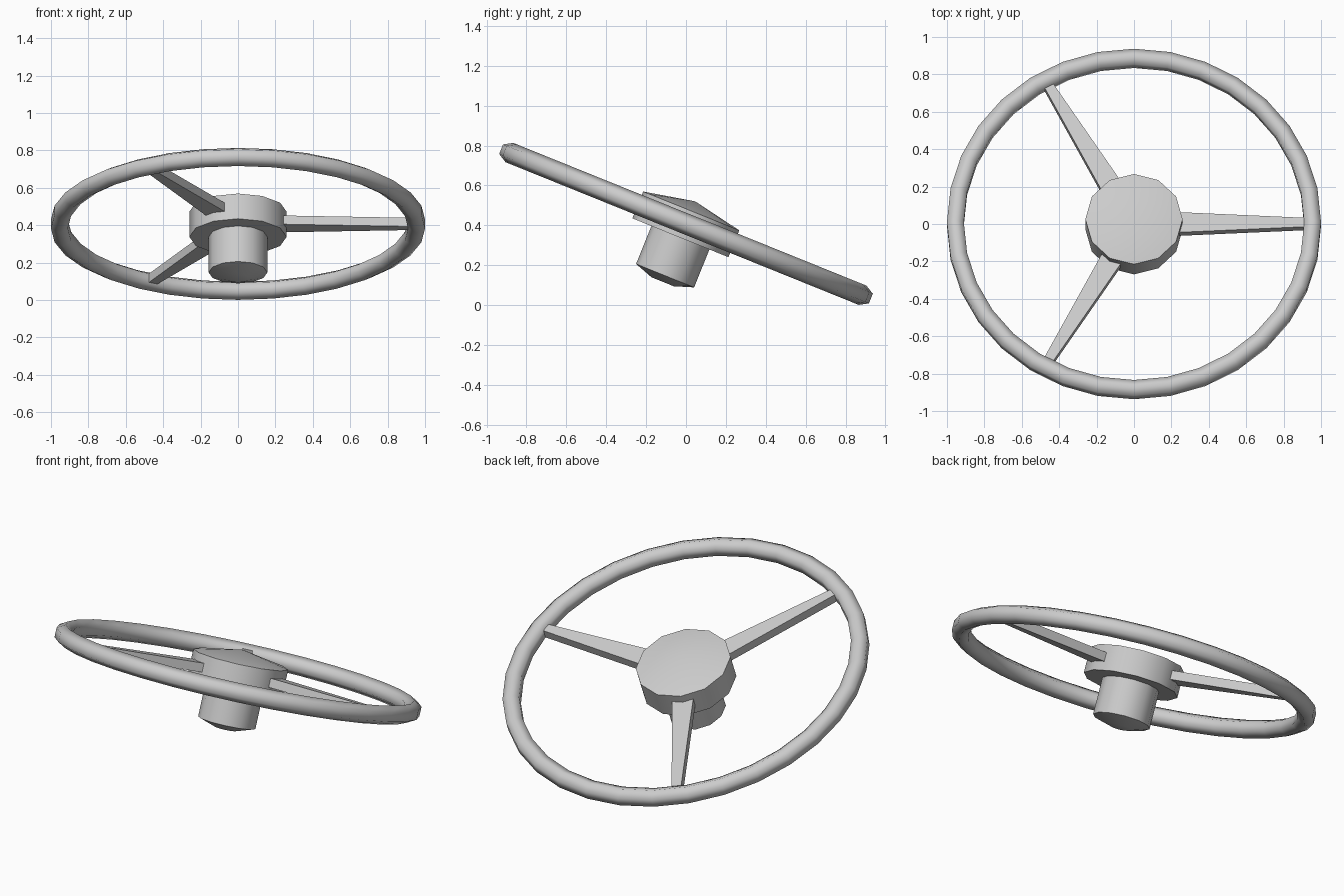
import bpy, bmesh, math
from mathutils import Matrix, Vector

cube = bpy.data.objects.get("Cube")
if cube:
    bpy.data.objects.remove(cube, do_unlink=True)

grey = bpy.data.materials.new("light grey")
grey.use_nodes = True
GREY = (0.6, 0.6, 0.6, 1)
grey.diffuse_color = GREY
grey.node_tree.nodes["Principled BSDF"].inputs["Base Color"].default_value = GREY

# The whole wheel leans about its sideways axis
TILT = Matrix.Translation((0, 0, 0.407)) @ Matrix.Rotation(math.radians(-22), 4, "X")


def finish(name, bm, angle=40):
    bmesh.ops.remove_doubles(bm, verts=bm.verts, dist=0.0005)
    bmesh.ops.recalc_face_normals(bm, faces=bm.faces)
    mesh = bpy.data.meshes.new(name)
    bm.to_mesh(mesh)
    bm.free()
    mesh.materials.append(grey)
    obj = bpy.data.objects.new(name, mesh)
    bpy.context.collection.objects.link(obj)
    obj.matrix_world = TILT
    bpy.ops.object.select_all(action="DESELECT")
    obj.select_set(True)
    bpy.context.view_layer.objects.active = obj
    bpy.ops.object.shade_smooth_by_angle(angle=math.radians(angle))
    return obj


def lathe(name, profile, steps, closed=False, angle=40):
    """Spin a (radius, height) profile around the wheel axis."""
    bm = bmesh.new()
    verts = [bm.verts.new((r, 0, z)) for r, z in profile]
    pairs = list(zip(verts, verts[1:]))
    if closed:
        pairs.append((verts[-1], verts[0]))
    edges = [bm.edges.new(p) for p in pairs]
    bmesh.ops.spin(bm, geom=verts + edges, cent=(0, 0, 0), axis=(0, 0, 1),
                   angle=math.tau, steps=steps, use_merge=False)
    return finish(name, bm, angle)


# Rim: hexagonal tube with its flat side outwards
hexagon = [(0.955 + 0.052 * math.cos(a), 0.052 * math.sin(a))
           for a in (math.radians(30 + 60 * i) for i in range(6))]
lathe("rim", hexagon, 32, closed=True, angle=65)

# Hub with a shallow conical cap
lathe("hub", [(0, 0.122), (0.26, 0.07), (0.26, -0.075), (0, -0.075)], 12)

# Column stub with a blunt lower end
lathe("column", [(0, -0.06), (0.157, -0.06), (0.157, -0.28), (0.06, -0.313), (0, -0.313)], 12)

# Three tapering spokes
for number, turn in enumerate((0, 120, 240), 1):
    bm = bmesh.new()
    bmesh.ops.create_cube(bm, size=1)
    for v in bm.verts:
        outer = v.co.x > 0
        v.co = Vector((0.93 if outer else 0.2,
                       v.co.y * (0.05 if outer else 0.12),
                       v.co.z * 0.05))
    bmesh.ops.rotate(bm, verts=bm.verts, cent=(0, 0, 0),
                     matrix=Matrix.Rotation(math.radians(turn), 3, "Z"))
    finish(f"spoke_{number}", bm)
